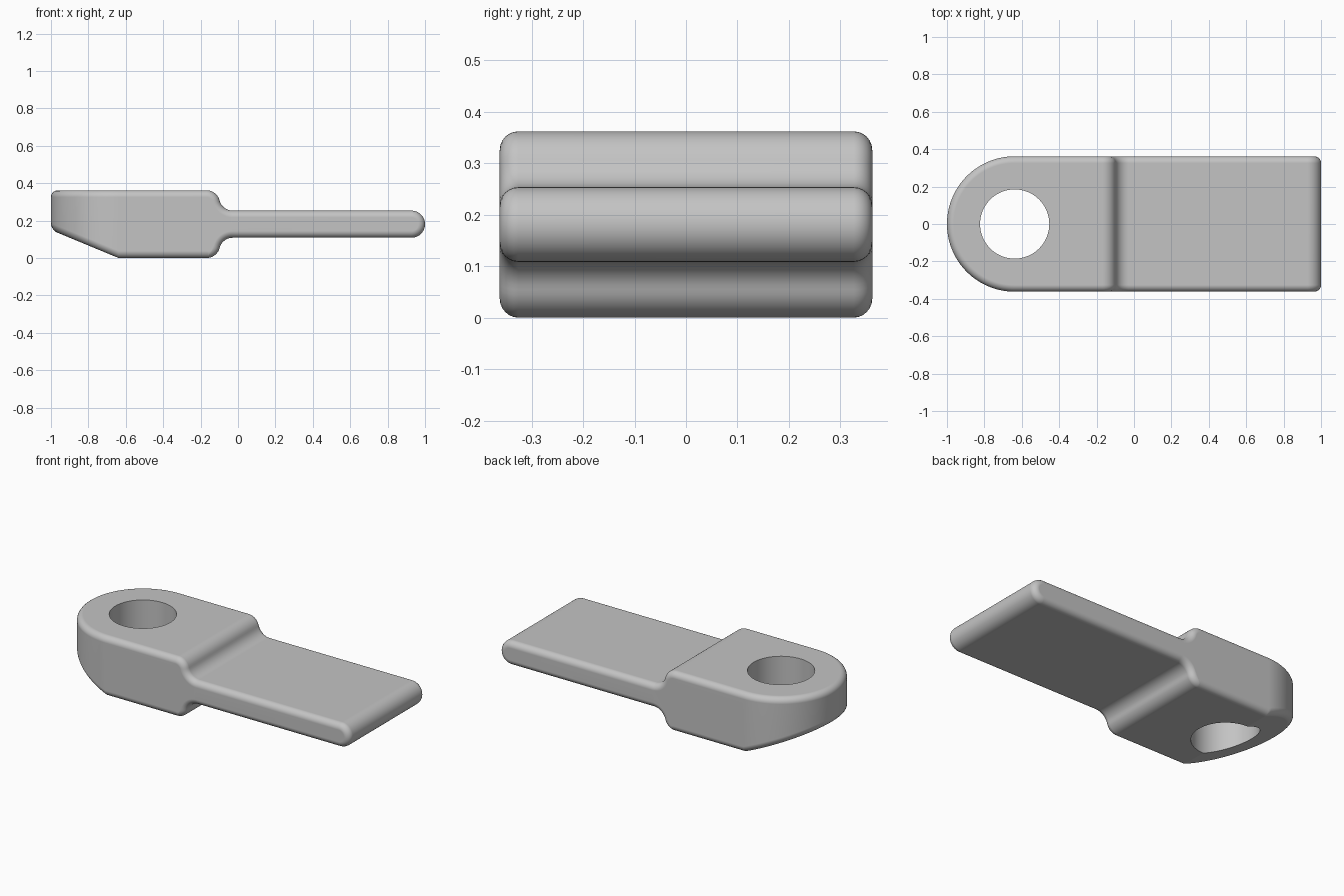
import bpy, bmesh
from math import sin, cos, pi, acos
from mathutils import Vector

cube = bpy.data.objects.get("Cube")
if cube:
    bpy.data.objects.remove(cube, do_unlink=True)

HALF_WIDTH = 0.362
HEIGHT = 0.362
MID = HEIGHT / 2
TAB = 0.0725          # half thickness of the tab, also its end radius
EYE_X = HALF_WIDTH - 1
STEP_R = 0.072
EDGE_R = 0.036


def arc(cx, cy, r, a0, a1, steps):
    angles = [a0 + (a1 - a0) * i / steps for i in range(steps + 1)]
    return [(cx + r * cos(a), cy + r * sin(a)) for a in angles]


def prism(name, points, start, offset):
    """Extrude a closed outline of 3D points along an offset."""
    bm = bmesh.new()
    face = bm.faces.new([bm.verts.new(Vector(p) + Vector(start)) for p in points])
    new = bmesh.ops.extrude_face_region(bm, geom=[face])["geom"]
    bmesh.ops.translate(bm, vec=offset, verts=[v for v in new if isinstance(v, bmesh.types.BMVert)])
    bmesh.ops.recalc_face_normals(bm, faces=bm.faces)
    mesh = bpy.data.meshes.new(name)
    bm.to_mesh(mesh)
    bm.free()
    obj = bpy.data.objects.new(name, mesh)
    bpy.context.scene.collection.objects.link(obj)
    return obj


def add_boolean(obj, cutter, operation):
    cutter.hide_render = True
    mod = obj.modifiers.new(cutter.name, "BOOLEAN")
    mod.object, mod.operation, mod.solver = cutter, operation, "EXACT"


# Upper half of the side profile: S-shaped step from head to tab, then the round end
theta = acos(1 - (MID - TAB) / (2 * STEP_R))
step_x = -0.168
run = 2 * STEP_R * sin(theta)
convex = arc(step_x, MID - STEP_R, STEP_R, pi / 2, pi / 2 - theta, 9)
concave = arc(step_x + run, TAB + STEP_R, STEP_R, -pi / 2 - theta, -pi / 2, 9)
upper = convex + concave[1:] + arc(1 - TAB, 0, TAB, pi / 2, 0, 10)
lower = [(x, -z) for x, z in reversed(upper[:-1])]

# Sloped underside, carried past the tip
slope = 0.15 / (1 + EYE_X)
over = 0.1
profile = [(-1 - over, MID)] + upper + lower
profile += [(EYE_X, -MID), (-1 - over, -MID + slope * (1 + over + EYE_X))]
link = prism("tab_with_eye", [(x, 0, z + MID) for x, z in profile], (0, -0.5, 0), (0, 1, 0))

# Plan outline with a round nose
plan = arc(EYE_X, 0, HALF_WIDTH, pi / 2, 3 * pi / 2, 64)
plan += [(1.3, -HALF_WIDTH), (1.3, HALF_WIDTH)]
plan_cutter = prism("plan_cutter", [(x, y, 0) for x, y in plan], (0, 0, -0.5), (0, 0, 1.5))
add_boolean(link, plan_cutter, "INTERSECT")

# Rounded side edges
bevel = link.modifiers.new("rounded_edges", "BEVEL")
bevel.width = EDGE_R
bevel.segments = 6
bevel.limit_method = "ANGLE"
bevel.angle_limit = 0.7
bevel.use_clamp_overlap = False

# Pin hole
hole = arc(EYE_X, 0, 0.185, 0, 2 * pi, 64)[:-1]
hole_cutter = prism("hole_cutter", [(x, y, 0) for x, y in hole], (0, 0, -0.5), (0, 0, 1.5))
add_boolean(link, hole_cutter, "DIFFERENCE")

# Bake the cuts and remove the cutters
bpy.context.view_layer.update()
baked = bpy.data.meshes.new_from_object(link.evaluated_get(bpy.context.evaluated_depsgraph_get()))
link.modifiers.clear()
link.data = baked
for cutter in (plan_cutter, hole_cutter):
    bpy.data.objects.remove(cutter, do_unlink=True)

# Plain grey metal
grey = bpy.data.materials.new("light_grey")
grey.use_nodes = True
colour = (0.55, 0.55, 0.55, 1)
grey.diffuse_color = colour
grey.node_tree.nodes["Principled BSDF"].inputs["Base Color"].default_value = colour
link.data.materials.clear()
link.data.materials.append(grey)

# Smooth rounds, crisp flats
for obj in bpy.context.selected_objects:
    obj.select_set(False)
link.select_set(True)
bpy.context.view_layer.objects.active = link
bpy.ops.object.shade_smooth_by_angle(angle=0.35)
weighted = link.modifiers.new("flat_shading_weights", "WEIGHTED_NORMAL")
weighted.keep_sharp = True
